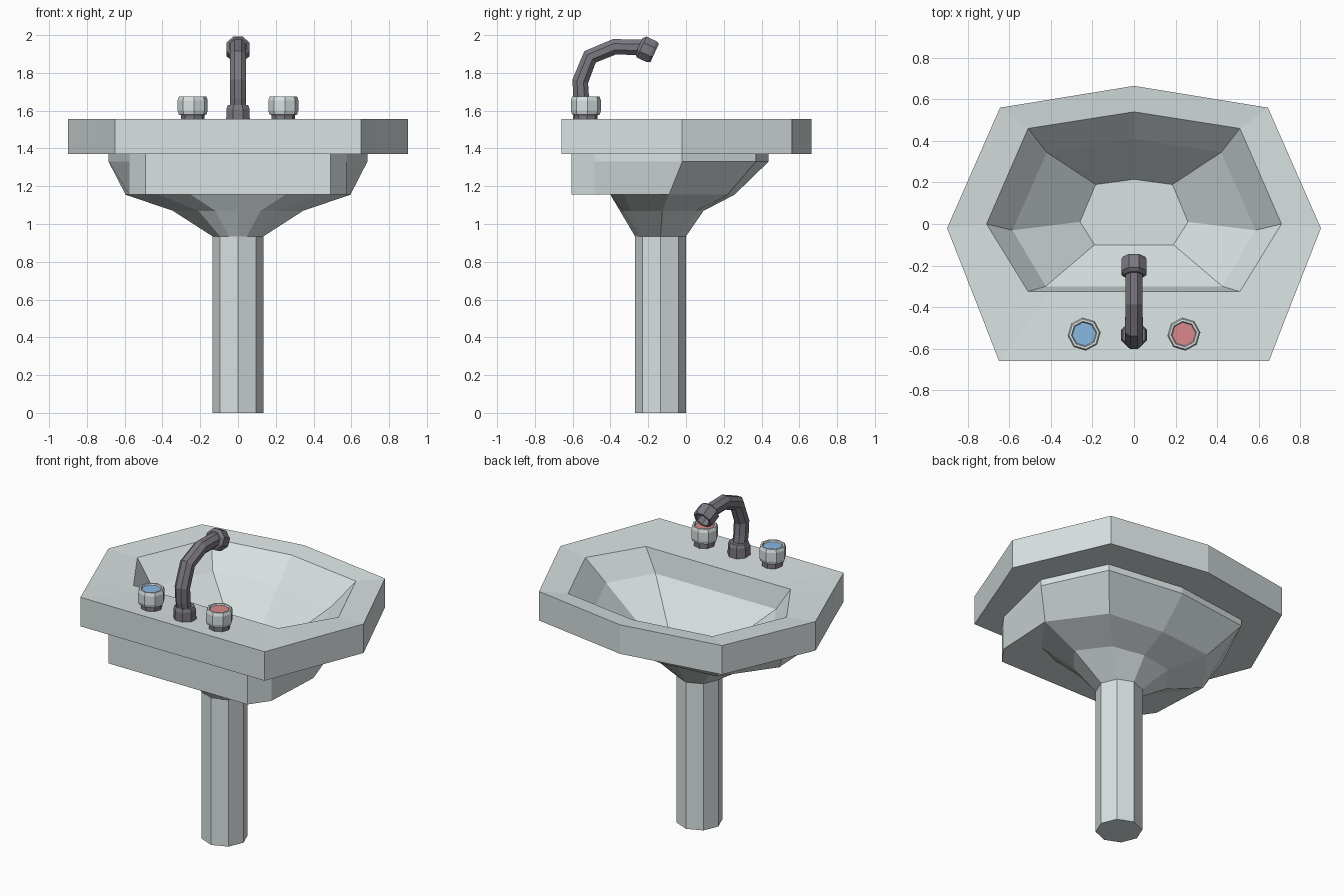
import bpy, bmesh, math
from mathutils import Matrix, Vector

if "Cube" in bpy.data.objects:
    bpy.data.objects.remove(bpy.data.objects["Cube"])


def material(name, color):
    m = bpy.data.materials.new(name)
    m.diffuse_color = (*color, 1)
    m.use_nodes = True
    m.node_tree.nodes["Principled BSDF"].inputs["Base Color"].default_value = m.diffuse_color
    return m


CERAMIC = material("ceramic", (0.70, 0.76, 0.76))
METAL = material("dark_metal", (0.20, 0.19, 0.22))
BLUE = material("cold_blue", (0.25, 0.48, 0.75))
RED = material("hot_red", (0.70, 0.25, 0.26))


def loft(name, rings, mat, cap_start=True, cap_end=True):
    """Skin a stack of equally sized rings into a flat shaded mesh."""
    bm = bmesh.new()
    rows = [[bm.verts.new(p) for p in ring] for ring in rings]
    n = len(rows[0])
    for a, b in zip(rows, rows[1:]):
        for i in range(n):
            j = (i + 1) % n
            bm.faces.new((a[i], a[j], b[j], b[i]))
    if cap_start:
        bm.faces.new(rows[0][::-1])
    if cap_end:
        bm.faces.new(rows[-1])
    bmesh.ops.remove_doubles(bm, verts=bm.verts, dist=0.0005)
    bmesh.ops.recalc_face_normals(bm, faces=bm.faces)
    mesh = bpy.data.meshes.new(name)
    bm.to_mesh(mesh)
    bm.free()
    mesh.materials.append(mat)
    obj = bpy.data.objects.new(name, mesh)
    bpy.context.collection.objects.link(obj)
    return obj


def mirrored(half, z):
    """Half outline from back to front, mirrored across x = 0."""
    pts = half + [(-x, y) for x, y in half[-2:0:-1]]
    return [(x, y, z) for x, y in pts]


def lathe(name, profile, matrix, mat, turn=0.0, sides=8):
    rings = []
    for r, h in profile:
        rings.append([matrix @ Vector((r * math.cos(turn + math.tau * i / sides),
                                       r * math.sin(turn + math.tau * i / sides), h))
                      for i in range(sides)])
    return loft(name, rings, mat)


def sweep(name, path, mat, sides=8):
    """Tube along (y, z, radius) points in the x = 0 plane."""
    rings = []
    for k, (y, z, r) in enumerate(path):
        a, b = path[max(k - 1, 0)], path[min(k + 1, len(path) - 1)]
        t = Vector((0, b[0] - a[0], b[1] - a[1])).normalized()
        side = Vector((1, 0, 0))
        up = t.cross(side)
        rings.append([Vector((0, y, z)) + r * (math.cos(q) * side + math.sin(q) * up)
                      for q in (math.tau * (i + 0.5) / sides for i in range(sides))])
    return loft(name, rings, mat)


# Basin: bowl floor, up over the rim, then down the outside to the pedestal
outer = [(0, -.66), (.65, -.66), (.735, -.44), (.9, -.02), (.645, .56), (0, .665)]
shoulder = [(0, -.605), (.49, -.605), (.575, -.485), (.685, -.02), (.50, .37), (0, .437)]
belly = [(0, -.605), (.49, -.605), (.575, -.485), (.595, -.09), (.37, .22), (0, .257)]
under = [(0, -.40), (.25, -.40), (.42, -.33), (.595, -.09), (.37, .22), (0, .257)]
sections = [
    ([(0, -.10), (.12, -.10), (.19, -.10), (.26, .01), (.185, .19), (0, .215)], 1.17),
    ([(0, -.30), (.30, -.30), (.425, -.30), (.585, -.03), (.42, .345), (0, .41)], 1.40),
    ([(0, -.325), (.40, -.325), (.51, -.325), (.71, 0), (.51, .46), (0, .54)], 1.54),
    (outer, 1.555), (outer, 1.37),
    (shoulder, 1.37), (shoulder, 1.33), (belly, 1.155), (under, 1.155),
    ([(0, -.35), (.12, -.335), (.21, -.29), (.345, -.125), (.21, .055), (0, .093)], 1.07),
    ([(0, -.27), (.0475, -.25), (.095, -.23), (.135, -.135), (.095, -.04), (0, 0)], .935),
]
loft("basin", [mirrored(h, z) for h, z in sections], CERAMIC, cap_end=False)

# Pedestal column
lathe("pedestal", [(.135, 0), (.135, .935)], Matrix.Translation((0, -.135, 0)), CERAMIC)

# Tap knobs with coloured discs
knob = [(.06, 1.54), (.06, 1.575), (.074, 1.58), (.08, 1.60), (.08, 1.655),
        (.073, 1.675), (.062, 1.675), (.057, 1.664)]
for x, label, color in ((-.24, "cold", BLUE), (.24, "hot", RED)):
    place = Matrix.Translation((x, -.53, 0))
    lathe(label + "_tap_knob", knob, place, CERAMIC, turn=.1)
    lathe(label + "_tap_neck", [(.063, 1.54), (.063, 1.576)], place, METAL, turn=.1)
    lathe(label + "_tap_disc", [(.057, 1.655), (.057, 1.667)], place, color, turn=.1)

# Faucet base, curved spout and hollow nozzle
lathe("faucet_base", [(.068, 1.54), (.066, 1.61), (.058, 1.63)],
      Matrix.Translation((0, -.535, 0)), METAL, turn=math.pi / 8)
sweep("faucet_spout", [(-.54, 1.60, .045), (-.555, 1.67, .045), (-.56, 1.755, .046),
                       (-.508, 1.885, .046), (-.38, 1.938, .045), (-.22, 1.935, .044)], METAL)
nozzle = [(.048, -.015), (.066, 0), (.066, .06), (.058, .076), (.045, .076), (.04, .03)]
aim = Matrix.Translation((0, -.235, 1.937)) @ Matrix.Rotation(math.radians(-115), 4, 'X')
lathe("faucet_nozzle", nozzle, aim, METAL, turn=math.pi / 8)
